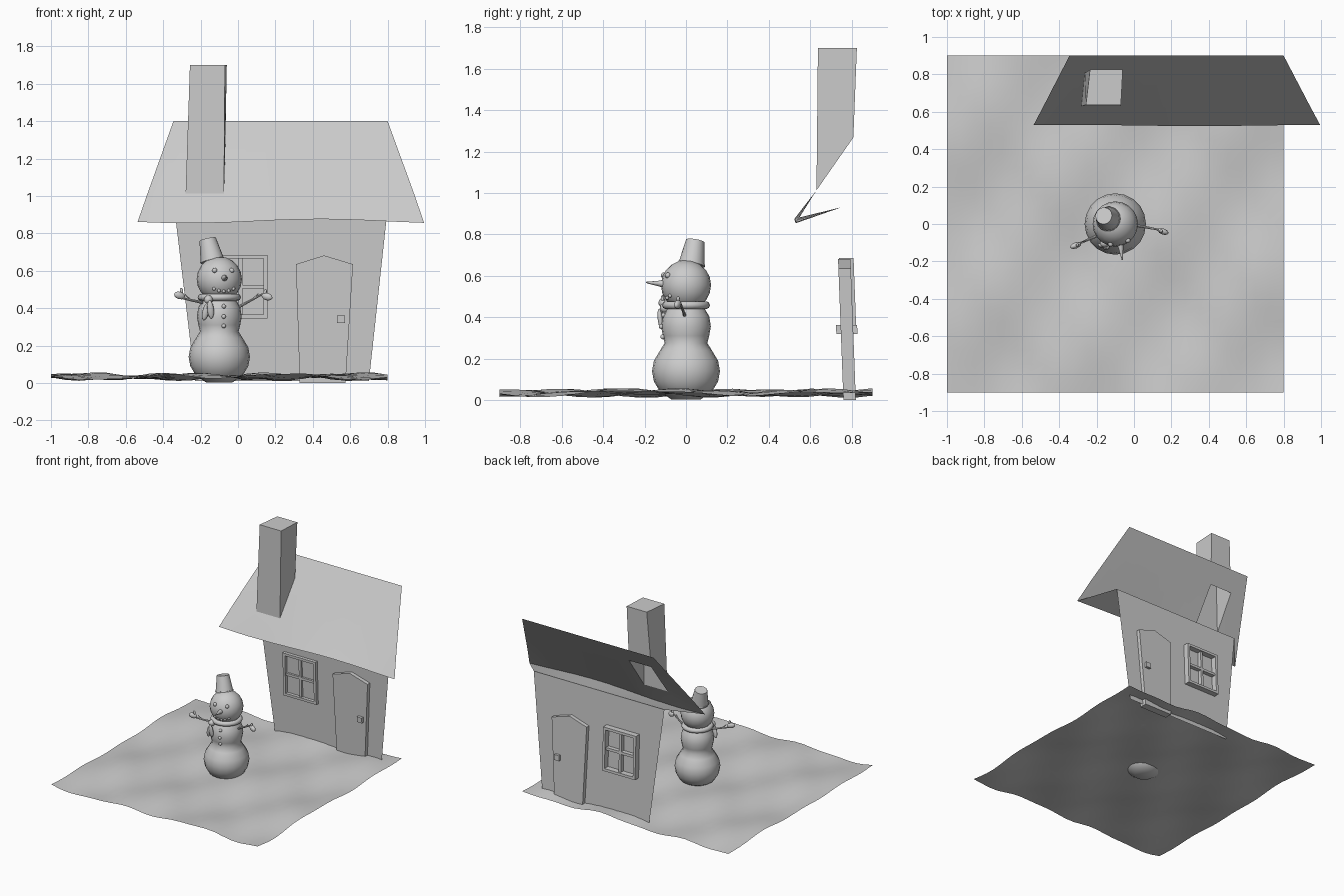
import bpy, bmesh, math
from math import sin, cos, pi
from mathutils import Vector

if "Cube" in bpy.data.objects:
    bpy.data.objects.remove(bpy.data.objects["Cube"])

grey = bpy.data.materials.new("plain grey")
grey.use_nodes = True
grey.diffuse_color = (0.6, 0.6, 0.6, 1)
grey.node_tree.nodes["Principled BSDF"].inputs["Base Color"].default_value = (0.6, 0.6, 0.6, 1)


def finish(ob, name, smooth=None):
    ob.name = name
    ob.data.materials.append(grey)
    if smooth:
        bpy.ops.object.select_all(action='DESELECT')
        ob.select_set(True)
        bpy.context.view_layer.objects.active = ob
        bpy.ops.object.shade_smooth_by_angle(angle=math.radians(smooth))
    return ob


def mesh(name, verts, faces, smooth=None, fix=False):
    me = bpy.data.meshes.new(name)
    me.from_pydata(verts, [], faces)
    if fix:
        bm = bmesh.new()
        bm.from_mesh(me)
        bmesh.ops.recalc_face_normals(bm, faces=bm.faces)
        bm.to_mesh(me)
        bm.free()
    ob = bpy.data.objects.new(name, me)
    bpy.context.collection.objects.link(ob)
    return finish(ob, name, smooth)


def sheet(name, rows, skip=(), smooth=None):
    """Surface through rows of points, leaving out the skipped cells."""
    n = len(rows[0])
    faces = [(j * n + i, j * n + i + 1, (j + 1) * n + i + 1, (j + 1) * n + i)
             for j in range(len(rows) - 1) for i in range(n - 1) if (i, j) not in skip]
    return mesh(name, [p for r in rows for p in r], faces, smooth)


def ball(name, at, size, turn=(0, 0, 0), seg=16):
    bpy.ops.mesh.primitive_uv_sphere_add(segments=seg, ring_count=max(6, seg // 2),
                                         location=at, rotation=turn)
    ob = bpy.context.object
    ob.scale = size if isinstance(size, tuple) else (size,) * 3
    return finish(ob, name, 60)


def cone(name, a, b, r1, r2, seg=16):
    a, b = Vector(a), Vector(b)
    d = b - a
    bpy.ops.mesh.primitive_cone_add(vertices=seg, radius1=r1, radius2=r2, depth=d.length,
                                    location=(a + b) / 2,
                                    rotation=d.to_track_quat('Z', 'Y').to_euler())
    return finish(bpy.context.object, name, 40)


# Snowy ground
def ground_z(x, y):
    return 0.034 + 0.011 * sin(9 * x - 6 * y) + 0.008 * sin(7 * y + 4 * x + 1) + 0.005 * sin(17 * x + 13 * y)


N = 24
sheet("snow_ground", [[(x, y, ground_z(x, y)) for x in [-1 + 1.8 * i / N for i in range(N + 1)]]
                      for y in [-0.9 + 1.8 * j / N for j in range(N + 1)]], smooth=80)


# Leaning house front
def wall_y(z):
    return 0.79 - 0.038 * z


def lerp(a, b, t):
    return a + (b - a) * t


def on_wall(x, z, off=0):
    return (x, wall_y(z) + off, z)


TOP = 0.932
sheet("house_wall", [[on_wall(-0.23, 0.01), on_wall(0.70, 0.01)],
                     [on_wall(-0.34, TOP), on_wall(0.80, TOP)]])


def slab(name, pts, front, back):
    n = len(pts)
    verts = [on_wall(x, z, front) for x, z in pts] + [on_wall(x, z, back) for x, z in pts]
    faces = [tuple(range(n)), tuple(range(2 * n - 1, n - 1, -1))]
    faces += [(i, (i + 1) % n, (i + 1) % n + n, i + n) for i in range(n)]
    return mesh(name, verts, faces, fix=True)


def block(name, x0, x1, z0, z1, front, back):
    return slab(name, [(x0, z0), (x1, z0), (x1, z1), (x0, z1)], front, back)


# Door with pointed top, and its handle
slab("door", [(0.33, 0), (0.575, 0), (0.615, 0.635), (0.46, 0.682), (0.31, 0.635)], -0.03, 0.03)
block("door_handle", 0.53, 0.572, 0.32, 0.362, -0.052, 0.05)

# Window frame and bars
X0, X1, Z0, Z1, B = -0.13, 0.157, 0.345, 0.685, 0.02
for side, (a, b) in {"left": (X1 - B, X1), "right": (X0, X0 + B)}.items():
    block("window_frame_" + side, a, b, Z0, Z1, -0.025, 0.045)
for side, (a, b) in {"top": (Z1 - B, Z1), "bottom": (Z0, Z0 + B)}.items():
    block("window_frame_" + side, X0, X1, a, b, -0.025, 0.045)
mx, mz = (X0 + X1) / 2, (Z0 + Z1) / 2
block("window_bar_upright", mx - 0.01, mx + 0.01, Z0, Z1, -0.016, 0.032)
block("window_bar_level", X0, X1, mz - 0.01, mz + 0.01, -0.016, 0.032)

# Roof with a wavy eave and an opening for the chimney
def roof_z(y):
    return 0.865 + (y - 0.527) * 1.434


rows = []
for y, h0, h1 in ((0.527, -0.285, -0.08), (0.63, -0.28, -0.075), (0.808, -0.262, -0.068), (0.9, -0.25, -0.065)):
    t = (y - 0.527) / 0.373
    L, R = lerp(-0.537, -0.345, t), lerp(0.995, 0.80, t)
    xs = [lerp(L, h0, i / 3) for i in range(3)] + [h0] + [lerp(h1, R, i / 8) for i in range(9)]
    wave = 0.011 if t == 0 else 0
    rows.append([(x, y - 0.3 * wave * sin(4.5 * x), roof_z(y) + wave * sin(4.5 * x - 0.4)) for x in xs])
sheet("roof", rows, skip={(3, 1)}, smooth=30)

# Soffit between wall top and eave
eave = rows[0]
n = len(eave) - 1
sheet("soffit", [[on_wall(lerp(-0.34, 0.80, (p[0] - eave[0][0]) / (eave[n][0] - eave[0][0])), TOP)
                  for p in eave], eave], smooth=30)

# Chimney, open below
low = [rows[1][3], rows[1][4], rows[2][4], rows[2][3]]
high = [(-0.257, 0.637, 1.7), (-0.07, 0.637, 1.7), (-0.06, 0.825, 1.7), (-0.235, 0.825, 1.7)]
mesh("chimney", low + high,
     [(i, (i + 1) % 4, (i + 1) % 4 + 4, i + 4) for i in range(4)] + [(4, 5, 6, 7)])

# Snowman body, turned from a profile
CX = -0.1
profile = [(0.07, 0.003), (0.125, 0.04), (0.155, 0.09), (0.164, 0.14), (0.155, 0.19), (0.125, 0.24),
           (0.103, 0.275), (0.112, 0.31), (0.12, 0.355), (0.112, 0.405), (0.085, 0.45), (0.06, 0.48)]
S = 20
verts = [(CX + r * cos(2 * pi * i / S), r * sin(2 * pi * i / S), z) for r, z in profile for i in range(S)]
faces = [(j * S + i, j * S + (i + 1) % S, (j + 1) * S + (i + 1) % S, (j + 1) * S + i)
         for j in range(len(profile) - 1) for i in range(S)]
faces += [tuple(range(S))[::-1], tuple(range(len(verts) - S, len(verts)))]
mesh("snowman_body", verts, faces, smooth=60)

HEAD = Vector((CX, 0, 0.555))
ball("snowman_head", HEAD, 0.121, seg=20)


# Small lumps on the head, placed by offset from its centre
def on_head(x, z, r=0.12):
    dx, dz = x - HEAD.x, z - HEAD.z
    return (x, -math.sqrt(max(0, r * r - dx * dx - dz * dz)), z)


for side, x in (("left", -0.033), ("right", -0.125)):
    ball("eye_" + side, on_head(x, 0.602), 0.014, seg=10)
for i in range(5):
    x = -0.128 + 0.026 * i
    ball("mouth_stone", on_head(x, 0.49 + 5 * (x + 0.076) ** 2), 0.0095, seg=8)
cone("carrot_nose", (-0.074, -0.10, 0.56), (-0.062, -0.193, 0.568), 0.019, 0.003, 10)
for z, y in ((0.41, -0.108), (0.355, -0.119), (0.305, -0.112)):
    ball("button", (-0.076, y, z), 0.012, seg=10)

# Tilted bucket hat
cone("bucket_hat", (-0.137, 0.026, 0.652), (-0.162, 0.044, 0.768), 0.064, 0.045, 18)
bpy.ops.mesh.primitive_torus_add(location=(-0.138, 0.027, 0.657), rotation=(-0.15, -0.21, 0),
                                 major_radius=0.062, minor_radius=0.005,
                                 major_segments=18, minor_segments=6)
finish(bpy.context.object, "bucket_rim", 60)

# Scarf with knot and two tails
bpy.ops.mesh.primitive_torus_add(location=(CX, 0, 0.458), major_radius=0.097, minor_radius=0.019,
                                 major_segments=24, minor_segments=8)
finish(bpy.context.object, "scarf_ring", 60)
ball("scarf_knot", (-0.158, -0.102, 0.445), 0.024, seg=12)
ball("scarf_tail_front", (-0.147, -0.125, 0.393), (0.018, 0.012, 0.05), (0.1, -0.1, 0), 12)
ball("scarf_tail_back", (-0.172, -0.115, 0.383), (0.018, 0.012, 0.05), (0.1, 0.25, 0), 12)

# Stick arms with mittens
arms = {"left": ((0.0, -0.005, 0.405), (0.13, -0.03, 0.475), (0.155, -0.04, 0.462), 1),
        "right": ((-0.19, -0.06, 0.43), (-0.295, -0.105, 0.452), (-0.312, -0.115, 0.468), -1)}
for side, (a, b, hand, s) in arms.items():
    cone("arm_" + side, a, b, 0.008, 0.005, 8)
    twig = Vector(a).lerp(Vector(b), 0.6)
    cone("twig_" + side, twig, twig + Vector((0.03 * s, -0.01, 0.03)), 0.005, 0.002, 6)
    ball("mitten_" + side, hand, (0.032, 0.016, 0.02), (0, 0.25, 0.35 * -s), 12)
    ball("mitten_thumb_" + side, Vector(hand) + Vector((-0.01 * s, 0.002, 0.024)),
         (0.009, 0.009, 0.016), (0, 0.2 * s, 0), 8)
